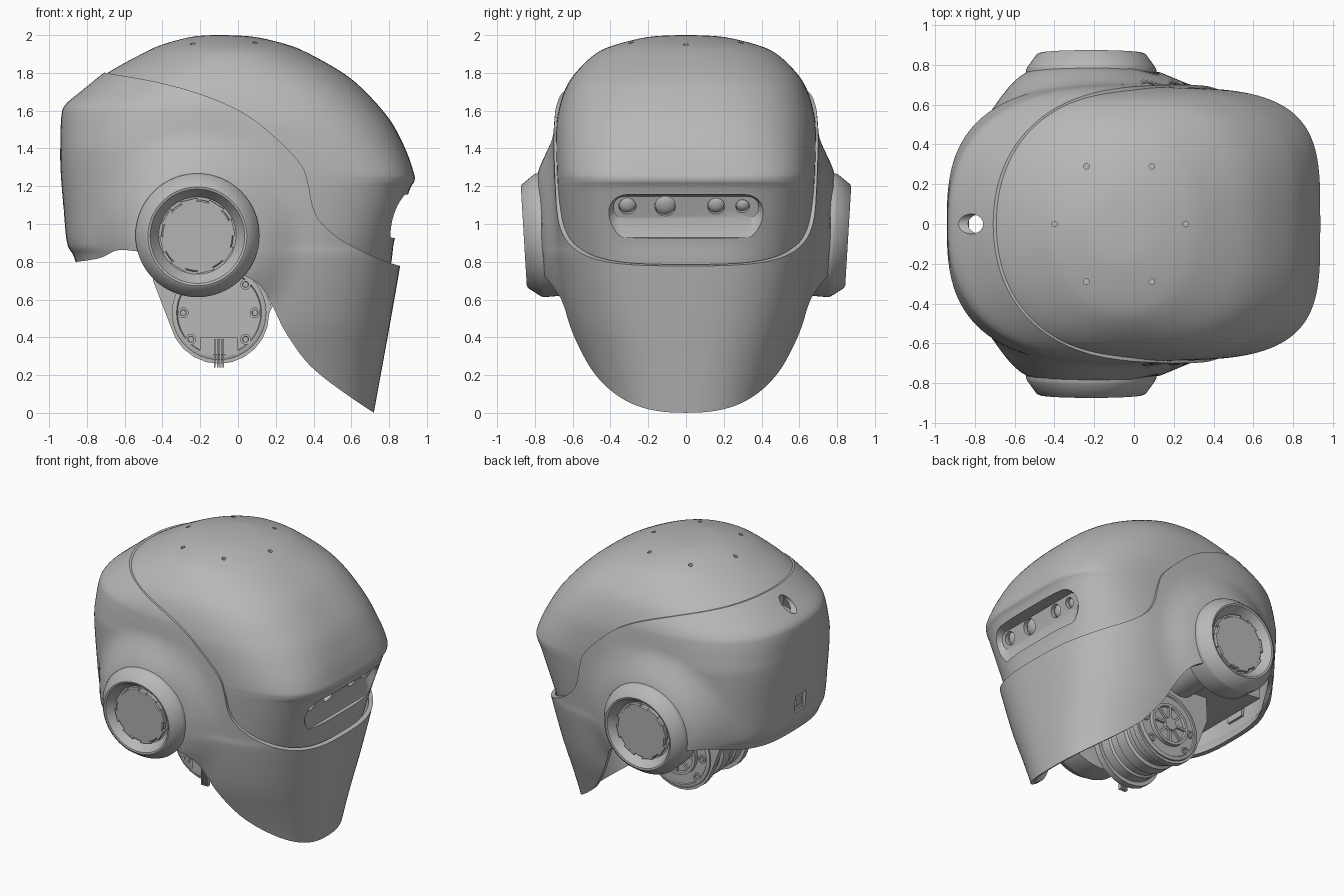
import bpy, bmesh, math
from mathutils import Vector, Matrix

if "Cube" in bpy.data.objects:
    bpy.data.objects.remove(bpy.data.objects["Cube"], do_unlink=True)

grey = bpy.data.materials.new("matte grey")
grey.use_nodes = True
grey.diffuse_color = (0.48, 0.48, 0.48, 1)
grey.node_tree.nodes["Principled BSDF"].inputs["Base Color"].default_value = grey.diffuse_color


def smooth(pts, steps=6):
    """Catmull-Rom curve through points of any dimension."""
    out = []
    for i in range(len(pts) - 1):
        a, b, c, d = (pts[max(0, min(len(pts) - 1, i + k))] for k in (-1, 0, 1, 2))
        for s in range(steps):
            t = s / steps
            out.append(tuple(0.5 * (2 * q + (r - p) * t + (2 * p - 5 * q + 4 * r - s4) * t * t
                                    + (3 * q - p - 3 * r + s4) * t ** 3)
                             for p, q, r, s4 in zip(a, b, c, d)))
    return out + [tuple(pts[-1])]


def make(name, bm, matrix=None):
    bmesh.ops.recalc_face_normals(bm, faces=bm.faces)
    mesh = bpy.data.meshes.new(name)
    bm.to_mesh(mesh)
    bm.free()
    if matrix:
        mesh.transform(matrix)
    mesh.materials.append(grey)
    ob = bpy.data.objects.new(name, mesh)
    bpy.context.collection.objects.link(ob)
    return ob


def finish(ob, angle=32):
    bpy.ops.object.select_all(action='DESELECT')
    ob.select_set(True)
    bpy.context.view_layer.objects.active = ob
    bpy.ops.object.shade_smooth_by_angle(angle=math.radians(angle))


def apply(ob, mod):
    bpy.context.view_layer.objects.active = ob
    bpy.ops.object.modifier_apply(modifier=mod.name)


def boolean(ob, cutter, op='DIFFERENCE'):
    mod = ob.modifiers.new("cut", 'BOOLEAN')
    mod.operation, mod.object, mod.solver = op, cutter, 'EXACT'
    apply(ob, mod)
    bpy.data.objects.remove(cutter, do_unlink=True)


def rings(name, loops, caps=True, matrix=None):
    """Skin consecutive loops of points."""
    bm = bmesh.new()
    rows = [[bm.verts.new(p) for p in loop] for loop in loops]
    n = len(rows[0])
    for a, b in zip(rows, rows[1:]):
        for i in range(n):
            j = (i + 1) % n
            bm.faces.new((a[i], a[j], b[j], b[i]))
    bm.faces.new(rows[0])
    if caps:
        bm.faces.new(rows[-1])
    return make(name, bm, matrix)


def prism(name, poly, y0, y1):
    return rings(name, [[(x, y, z) for x, z in poly] for y in (y0, y1)])


def lathe(name, profile, matrix, sides=64):
    """Turn (radius, height) points about local z."""
    return rings(name, [[(r * math.cos(2 * math.pi * i / sides), r * math.sin(2 * math.pi * i / sides), h)
                         for i in range(sides)] for r, h in profile], matrix=matrix)


def along(pos, direction):
    return Matrix.Translation(pos) @ Vector(direction).to_track_quat('Z', 'Y').to_matrix().to_4x4()


def rod(name, pos, direction, r, length, sides=32):
    return lathe(name, [(r, -length / 2), (r, length / 2)], along(pos, direction), sides)


def spoke(name, frame, angle, pos, size):
    """Small block placed radially on a disc."""
    bm = bmesh.new()
    bmesh.ops.create_cube(bm, size=1, matrix=frame @ Matrix.Rotation(angle, 4, 'Z')
                          @ Matrix.Translation(pos) @ Matrix.Diagonal((*size, 1)))
    make(name, bm)


def power(v, e):
    return math.copysign(abs(v) ** e, v)


def shell(name, stations, thickness, boss=False):
    """Loft of superellipse sections: z, front x, back x, half width, squareness."""
    loops = []
    for z, xf, xb, w, n in smooth(stations):
        mid, half, loop = (xf + xb) / 2, (xf - xb) / 2, []
        rear = min(n, 2.85 - 1.8 * max(0, z - 1.4))
        for i in range(120):
            t = 2 * math.pi * i / 120
            c, s = math.cos(t), math.sin(t)
            e = 2 / (n if c > 0 else rear)
            x, y = mid + half * power(c, e), w * power(s, e)
            if boss:  # swell out to meet the ear discs
                k = max(0, min(1, (0.56 - math.hypot(x + 0.215, z - 0.94)) / 0.29))
                k *= k * (3 - 2 * k)
                y += k * (math.copysign(0.775 + 0.06 * (z - 0.94), y) - y)
            loop.append((x, y, z))
        loops.append(loop)
    ob = rings(name, loops, caps=False)
    mod = ob.modifiers.new("thick", 'SOLIDIFY')
    mod.thickness, mod.offset = thickness, -1
    apply(ob, mod)
    return ob


# Seam between the crown and the lower shell, and the lower shell's bottom edge
seam = smooth([(-1.1, 1.87), (-0.7, 1.8), (-0.4, 1.745), (-0.15, 1.67), (0.05, 1.575), (0.2, 1.455),
               (0.33, 1.32), (0.37, 1.22), (0.4, 1.08), (0.46, 0.985), (0.6, 0.885), (0.85, 0.78), (1.1, 0.755)])
hem = smooth([(0.72, 0), (0.6, 0.08), (0.45, 0.19), (0.35, 0.285), (0.25, 0.43), (0.19, 0.55),
              (0.12, 0.67), (0, 0.74), (-0.25, 0.82), (-0.53, 0.855), (-0.64, 0.86), (-0.73, 0.82), (-0.85, 0.8)])

# Crown with brow
crown = shell("crown", [
    (2.0, -0.06, -0.14, 0.04, 2), (1.99, 0.09, -0.25, 0.2, 2.1), (1.95, 0.26, -0.4, 0.37, 2.2),
    (1.9, 0.38, -0.51, 0.48, 2.3), (1.8, 0.555, -0.69, 0.585, 2.6), (1.7, 0.675, -0.81, 0.645, 2.8),
    (1.55, 0.805, -0.91, 0.685, 3), (1.4, 0.885, -0.92, 0.69, 3.4), (1.28, 0.928, -0.92, 0.687, 3.8),
    (1.23, 0.935, -0.92, 0.685, 3.8), (1.17, 0.905, -0.91, 0.682, 3.8), (0.93, 0.832, -0.9, 0.665, 3.5),
    (0.8, 0.812, -0.88, 0.655, 3.1), (0.6, 0.775, -0.85, 0.62, 2.8)], 0.1)
boolean(crown, prism("crown_limit", [(x, z - 0.05) for x, z in seam] + [(1.1, 2.2), (-1.1, 2.2)], -1.2, 1.2), 'INTERSECT')


# Sensor slot, a tapered rounded recess
def slot_loop(w, z0, z1, x0, x1, r):
    pts = []
    for q, (sy, sz) in enumerate([(1, 1), (-1, 1), (-1, -1), (1, -1)]):
        for k in range(9):
            a = math.pi / 2 * (q + k / 8)
            y = sy * (w - r) + r * math.cos(a)
            z = (z1 - r if sz > 0 else z0 + r) + r * math.sin(a)
            pts.append((x0 + (x1 - x0) * (z - z0) / (z1 - z0), y, z))
    return pts


boolean(crown, rings("slot_cutter", [slot_loop(0.385, 1.03, 1.145, 0.785, 0.825, 0.055),
                                     slot_loop(0.422, 0.928, 1.155, 0.805, 0.88, 0.11),
                                     slot_loop(0.435, 0.915, 1.165, 1.03, 1.1, 0.12)]))

# Sensors sunk in the slot
for i, (y, r) in enumerate([(-0.31, 0.045), (-0.11, 0.055), (0.16, 0.045), (0.3, 0.036)]):
    axis = Vector((1, 0, -0.33)).normalized()
    spot = Vector((0.808, y, 1.094))
    boolean(crown, rod("sensor_cutter", spot, axis, r, 0.07))
    finish(lathe(f"sensor_lens_{i}", [(r * 0.96, -0.05), (r * 0.96, -0.03), (r * 0.7, -0.02), (r * 0.3, -0.015)],
                 along(spot, axis), 24))

# Crown screw holes
for x, y in [(-0.4, 0), (0.26, 0)] + [(x, s * 0.29) for x in (-0.24, 0.09) for s in (-1, 1)]:
    boolean(crown, rod("screw_hole_cutter", (x, y, 2.0), (0, 0, 1), 0.014, 0.16, 16))
finish(crown)

# Lower shell, wrapping the back, sides and jaw
lower = shell("lower_shell", [
    (1.86, 0.46, -0.62, 0.55, 2.5), (1.8, 0.565, -0.71, 0.598, 2.6), (1.7, 0.685, -0.835, 0.658, 2.8),
    (1.63, 0.755, -0.915, 0.685, 2.9), (1.57, 0.805, -0.935, 0.695, 3), (1.45, 0.865, -0.94, 0.703, 3.3),
    (1.3, 0.9, -0.94, 0.704, 3.5), (1.1, 0.9, -0.925, 0.7, 3.4), (0.9, 0.875, -0.905, 0.692, 3.1),
    (0.8, 0.862, -0.86, 0.688, 2.95), (0.5, 0.81, -0.8, 0.633, 2.7), (0.28, 0.77, -0.7, 0.558, 2.55),
    (0.1, 0.737, -0.6, 0.49, 2.5), (-0.05, 0.71, -0.5, 0.44, 2.5)], 0.03, boss=True)
boolean(lower, prism("shell_limit", seam + [(1.1, 0)] + hem + [(-1.1, 0.8)], -1.2, 1.2), 'INTERSECT')
boolean(lower, rod("back_hole_cutter", (-0.81, 0, 1.712), (-1, 0, 0), 0.05, 0.3))
boolean(lower, prism("port_cutter", [(-1, 0.97), (-0.8, 0.97), (-0.8, 1.09), (-1, 1.09)], -0.06, 0.06))
finish(lower)
finish(rod("back_hole_floor", (-0.74, 0, 1.705), (-1, 0, 0), 0.055, 0.02))
finish(prism("port_plate", [(-0.9, 0.96), (-0.865, 0.96), (-0.865, 1.1), (-0.9, 1.1)], -0.07, 0.07))
finish(prism("port_socket", [(-0.912, 1.01), (-0.89, 1.01), (-0.89, 1.05), (-0.912, 1.05)], -0.03, 0.03))

for side, s in (("left", 1), ("right", -1)):
    # Ear discs, leaning slightly outward at the top
    frame = along((-0.215, s * 0.773, 0.94), (0, s, -0.06))
    finish(lathe(f"ear_ring_{side}", [
        (0.3, -0.15), (0.325, -0.14), (0.328, 0.0), (0.322, 0.015), (0.275, 0.08), (0.262, 0.086),
        (0.25, 0.083), (0.212, 0.03), (0.205, 0.02), (0.19, 0.02), (0.19, 0.045), (0.183, 0.052)], frame))
    for k in range(8):
        spoke(f"ear_tab_{side}_{k}", frame, math.pi * (k + 0.3) / 4, (0.188, 0, 0.04), (0.016, 0.09, 0.025))

    # Neck side plates with a hub face and screws
    arc = [(-0.1 + 0.265 * math.cos(a), 0.525 + 0.265 * math.sin(a))
           for a in (math.radians(-165 + 15 * k) for k in range(12))]
    outline = arc + [(0.18, 0.56), (0.12, 0.7), (0.02, 0.95), (-0.44, 0.95), (-0.45, 0.7)]
    finish(prism(f"neck_plate_{side}", outline, s * 0.17, s * 0.215))
    hub = along((-0.1, s * 0.215, 0.53), (0, s, 0))
    finish(lathe(f"neck_hub_{side}", [(0.25, -0.01), (0.25, 0.012), (0.24, 0.018), (0.225, 0.018), (0.22, 0.01)], hub))
    for k, (x, z) in enumerate([(0.04, 0.68), (0.09, 0.53), (-0.29, 0.53), (-0.25, 0.39), (0.04, 0.39)]):
        finish(lathe(f"neck_screw_{side}_{k}", [(0.028, 0), (0.028, 0.02), (0.016, 0.02), (0.014, 0.008)],
                     along((x, s * 0.215, z), (0, s, 0)), 24))

# Spoked wheel on the left hub
wheel = along((-0.1, 0.225, 0.53), (0, 1, 0))
finish(lathe("hub_wheel", [(0.15, 0), (0.15, 0.03), (0.13, 0.03), (0.125, 0.015), (0.05, 0.015), (0.045, 0.035),
                           (0.02, 0.035)], wheel, 48))
for k in range(8):
    spoke(f"hub_spoke_{k}", wheel, math.pi * k / 4, (0.09, 0, 0.02), (0.09, 0.016, 0.02))

# Cable socket and cables on the right hub
finish(prism("cable_socket", [(-0.2, 0.31), (0, 0.31), (0, 0.4), (-0.2, 0.4)], -0.235, -0.21))
for k in range(4):
    x = -0.127 + 0.015 * k
    prism(f"cable_{k}", [(x, 0.24), (x + 0.009, 0.24), (x + 0.009, 0.39), (x, 0.39)], -0.245, -0.22)

# Neck drum with grooves, cross shaft and rear tray
finish(lathe("neck_drum", [(0.24, -0.18), (0.24, -0.1), (0.225, -0.09), (0.225, -0.03), (0.245, -0.02),
                           (0.245, 0.06), (0.225, 0.07), (0.225, 0.1), (0.24, 0.11), (0.24, 0.18)],
             along((-0.1, 0, 0.53), (0, 1, 0))))
finish(rod("ear_shaft", (-0.215, 0, 0.94), (0, 1, 0), 0.14, 1.4, 48))
finish(prism("rear_tray", [(-0.75, 0.9), (-0.3, 0.86), (-0.3, 0.95), (-0.75, 0.98)], -0.4, 0.4))
